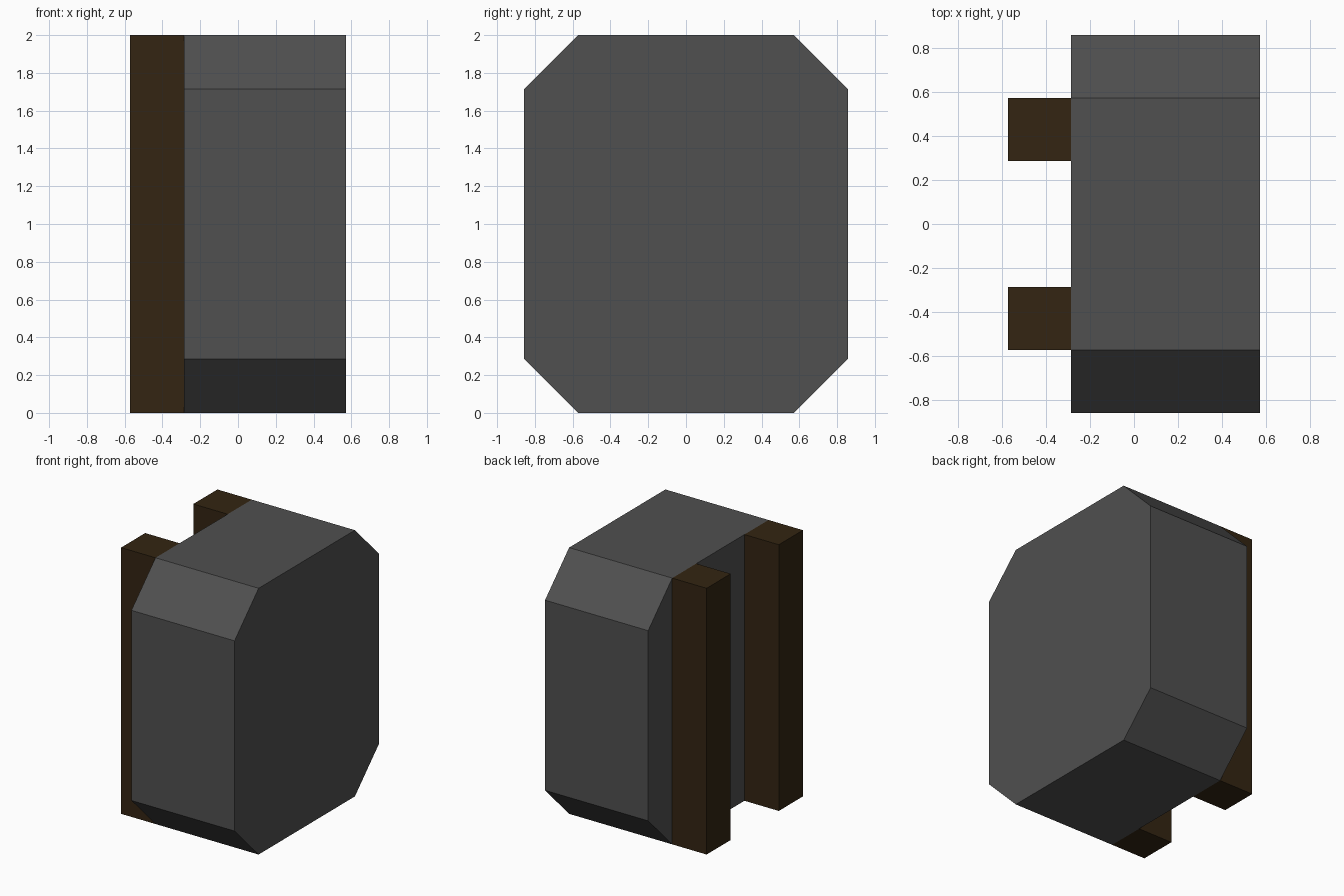
import bpy, bmesh

if "Cube" in bpy.data.objects:
    bpy.data.objects.remove(bpy.data.objects["Cube"])

U = 2 / 7  # grid unit of the model


def material(name, rgb):
    m = bpy.data.materials.new(name)
    m.diffuse_color = (*rgb, 1)
    m.use_nodes = True
    m.node_tree.nodes["Principled BSDF"].inputs["Base Color"].default_value = m.diffuse_color
    return m


def prism(name, profile, x0, x1, mat):
    """Extrude a (y, z) outline along x."""
    bm = bmesh.new()
    face = bm.faces.new([bm.verts.new((x0, y, z)) for y, z in profile])
    ext = bmesh.ops.extrude_face_region(bm, geom=[face])
    moved = [v for v in ext["geom"] if isinstance(v, bmesh.types.BMVert)]
    bmesh.ops.translate(bm, verts=moved, vec=(x1 - x0, 0, 0))
    bmesh.ops.recalc_face_normals(bm, faces=bm.faces)
    mesh = bpy.data.meshes.new(name)
    bm.to_mesh(mesh)
    bm.free()
    mesh.materials.append(mat)
    obj = bpy.data.objects.new(name, mesh)
    bpy.context.collection.objects.link(obj)
    return obj


grey = material("dark grey", (0.08, 0.08, 0.08))
brown = material("dark brown", (0.033, 0.018, 0.006))

# Main body: block with chamfered corners
w, h, c = 3 * U, 7 * U, U
half = [(w - c, 0), (w, c), (w, h - c), (w - c, h)]
prism("body", half + [(-y, z) for y, z in reversed(half)], -U, 2 * U, grey)

# Two straps standing against the left side
for side, name in ((-1, "front_strap"), (1, "back_strap")):
    a, b = side * U, side * 2 * U
    prism(name, [(a, 0), (b, 0), (b, h), (a, h)], -2 * U, -U, brown)
